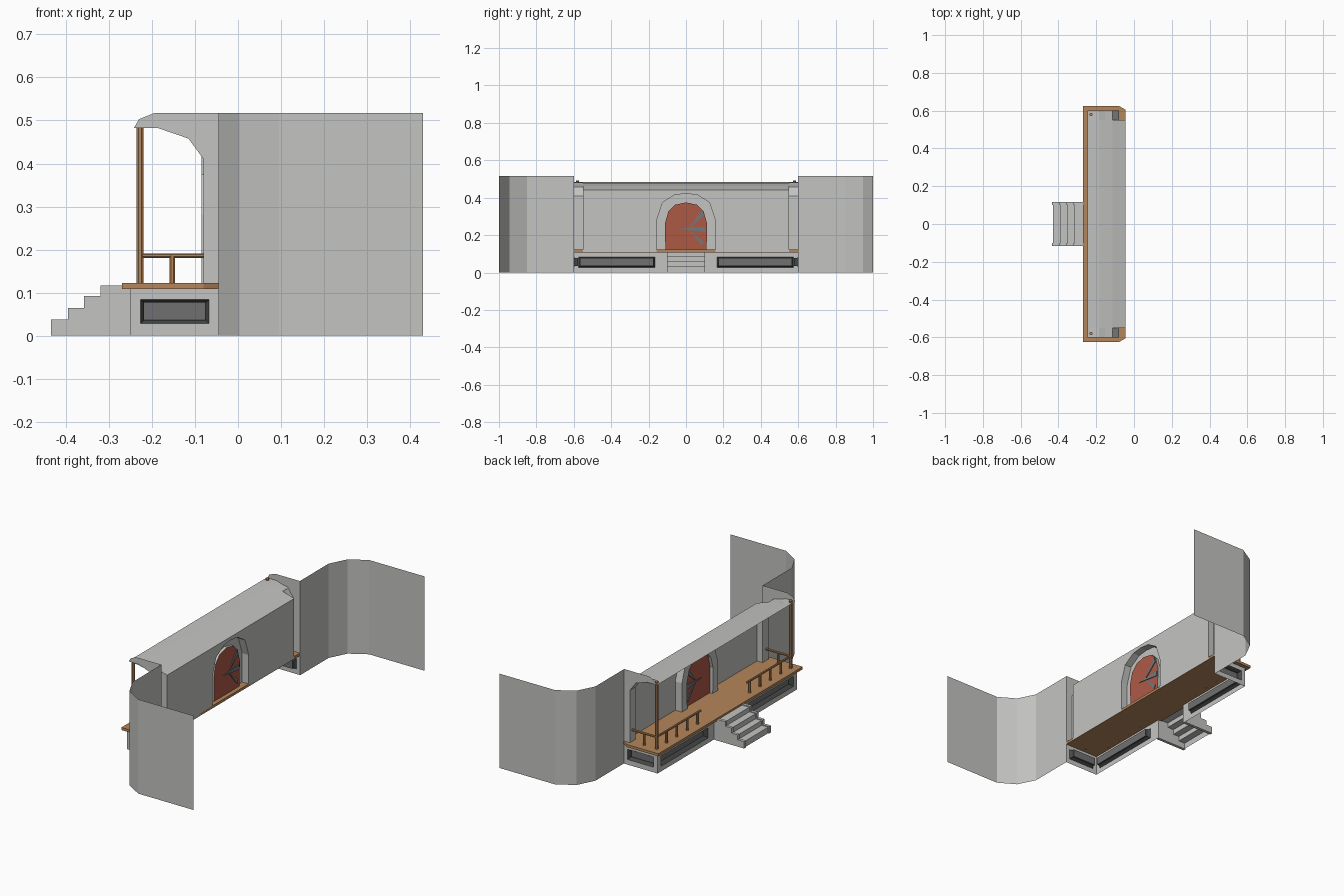
import bpy, bmesh, math
from mathutils import Vector

if "Cube" in bpy.data.objects:
    bpy.data.objects.remove(bpy.data.objects["Cube"])

def mat(name, r, g, b):
    m = bpy.data.materials.new(name)
    m.diffuse_color = (r, g, b, 1)
    m.use_nodes = True
    m.node_tree.nodes["Principled BSDF"].inputs["Base Color"].default_value = m.diffuse_color
    return m

PLASTER = mat("grey plaster", .55, .55, .54)
WOOD = mat("brown wood", .46, .24, .105)
RED = mat("red door paint", .42, .10, .06)
DARK = mat("dark frame", .06, .065, .065)
PANE = mat("grey pane", .16, .16, .165)
IRON = mat("hinge iron", .17, .19, .20)

def mesh(name, faces, mats, idx=None, solid=False):
    """Object from a list of faces, each a list of 3D points."""
    bm = bmesh.new()
    for i, f in enumerate(faces):
        face = bm.faces.new([bm.verts.new(p) for p in f])
        face.material_index = idx[i] if idx else 0
    bmesh.ops.remove_doubles(bm, verts=bm.verts, dist=1e-5)
    if solid:
        bmesh.ops.recalc_face_normals(bm, faces=bm.faces)
    me = bpy.data.meshes.new(name)
    bm.to_mesh(me)
    bm.free()
    for m in mats:
        me.materials.append(m)
    ob = bpy.data.objects.new(name, me)
    bpy.context.collection.objects.link(ob)
    return ob

def bridge(a, b, closed=False):
    n = len(a)
    return [[a[i], a[(i + 1) % n], b[(i + 1) % n], b[i]] for i in range(n if closed else n - 1)]

def prism(name, a, offset, m):
    """Closed solid: polygon a swept by offset."""
    a = [Vector(p) for p in a]
    b = [p + Vector(offset) for p in a]
    return mesh(name, [a, b] + bridge(a, b, True), [m], solid=True)

def box(name, x0, x1, y0, y1, z0, z1, m):
    return prism(name, [(x0, y0, z0), (x1, y0, z0), (x1, y1, z0), (x0, y1, z0)], (0, 0, z1 - z0), m)

def rod(name, p, q, r, m, n=8):
    p, q = Vector(p), Vector(q)
    d = (q - p).normalized()
    u = d.orthogonal().normalized()
    v = d.cross(u)
    ring = [p + r * (math.cos(t) * u + math.sin(t) * v)
            for t in [2 * math.pi * (i + .5) / n for i in range(n)]]
    return prism(name, ring, q - p, m)

def rect(o, u, a0, a1, z0, z1, n, d):
    return [o + u * a + Vector((0, 0, z)) + n * d for a, z in ((a0, z0), (a1, z0), (a1, z1), (a0, z1))]

def base_panel(name, o, u, n, length, w0, w1):
    """Foundation sheet with a recessed dark-framed window."""
    o, u, n = Vector(o), Vector(u), Vector(n)
    r = [rect(o, u, 0, length, 0, .108, n, 0),
         rect(o, u, w0, w1, .028, .084, n, 0),
         rect(o, u, w0 + .008, w1 - .008, .036, .077, n, .012),
         rect(o, u, w0 + .008, w1 - .008, .036, .077, n, .025)]
    faces = bridge(r[0], r[1], True) + bridge(r[1], r[2], True) + bridge(r[2], r[3], True) + [r[3]]
    mesh(name, faces, [PLASTER, DARK, PANE], [0] * 4 + [1] * 8 + [2])

BACK = -.045                                   # plane of the main wall
OUTER = [(.157, .12), (.157, .28), (.125, .375), (.06, .415), (0, .422)]
INNER = [(.11, .12), (.113, .26), (.095, .325), (.06, .362), (0, .375)]
UNDER = [(-.08, .12), (-.08, .41), (-.115, .458), (-.185, .482), (-.242, .482)]
TOP = [(-.23, .503), (-.195, .517), (BACK, .517)]
WING = [(BACK, .60), (BACK, .85), (.003, .945), (.095, 1.0), (.43, 1.0)]

# curved roof sheet, full width at the front and narrower by the wall
roof = [(-.245, .483), (-.185, .478), (-.115, .463), (BACK, .44)]
faces = []
for (xa, za), (xb, zb), w in zip(roof, roof[1:], (.6, .6, .55)):
    faces.append([(xa, -w, za), (xb, -w, zb), (xb, w, zb), (xa, w, za)])
mesh("porch_roof", faces, [PLASTER])

# arched door frame and main wall
full = lambda half, x: [(x, -y, z) for y, z in half] + [(x, y, z) for y, z in half[-2::-1]]
o1, o2 = full(OUTER, BACK), full(OUTER, -.085)
i1, i2 = full(INNER, -.085), full(INNER, -.068)
mesh("door_frame", bridge(o1, o2) + bridge(o2, i1) + bridge(i1, i2), [PLASTER])
mesh("door", [i2], [RED])
mesh("main_wall", [[(BACK, s * y, z) for y, z in [(0, .44), (.55, .44), (.55, .11), (.157, .11)] + OUTER]
                   for s in (-1, 1)], [PLASTER])

# branching iron hinge on the door
for k, (a, b, c) in enumerate([((-.035, .235), (.105, .215), (.105, .245)),
                               ((.015, .235), (.085, .335), (.095, .305)),
                               ((.015, .23), (.095, .165), (.085, .145))]):
    prism(f"hinge_{k}", [(-.072, y, z) for y, z in (a, b, c)], (.008, 0, 0), IRON)

# wooden deck with clipped back corners
deck = [(-.27, .625), (-.08, .625), (BACK, .605)]
prism("deck", [(x, y, .108) for x, y in deck] + [(x, -y, .108) for x, y in deck[::-1]], (0, 0, .014), WOOD)

for s, side in ((-1, "right"), (1, "left")):
    # curved wing wall
    mesh(f"{side}_wing", bridge([(x, s * y, 0) for x, y in WING], [(x, s * y, .517) for x, y in WING]), [PLASTER])
    # end panel with curved overhang
    prof = [(BACK, .11)] + UNDER + TOP
    mesh(f"{side}_end_panel", [[(x, s * .6, z) for x, z in prof]], [PLASTER])
    # corner pillar: curved front and inner cheek
    mesh(f"{side}_pillar", bridge([(x, s * .55, z) for x, z in UNDER], [(x, s * .6, z) for x, z in UNDER])
         + [[(x, s * .55, z) for x, z in [(BACK, .12)] + UNDER[:3] + [(BACK, .44)]]], [PLASTER])
    # foundation
    base_panel(f"{side}_base_front", (-.25, s * .115, 0), (0, s, 0), (1, 0, 0), .488, .05, .46)
    base_panel(f"{side}_base_end", (-.25, s * .603, 0), (1, 0, 0), (0, -s, 0), .205, .024, .183)
    # post and railings
    rod(f"{side}_post", (-.228, s * .58, .11), (-.228, s * .58, .492), .009, WOOD)
    rod(f"{side}_front_rail", (-.228, s * .2, .186), (-.228, s * .58, .186), .006, WOOD)
    rod(f"{side}_end_rail", (-.228, s * .58, .186), (-.08, s * .58, .186), .006, WOOD)
    spots = [(-.228, y) for y in (.225, .315, .405, .495)] + [(-.153, .58)]
    for k, (x, y) in enumerate(spots):
        rod(f"{side}_baluster_{k}", (x, s * y, .107), (x, s * y, .186), .007, WOOD)

# stairs: stepped side cheeks with slightly lower treads between
steps = [(-.434, .038), (-.395, .064), (-.358, .092), (-.32, .117)]
cheek = [(-.25, 0), (-.434, 0)]
for k, (x, z) in enumerate(steps):
    nx = steps[k + 1][0] if k < 3 else -.25
    cheek += [(x, z), (nx, z)]
for s, side in ((-1, "right"), (1, "left")):
    prism(f"{side}_stair_cheek", [(x, s * .1, z) for x, z in cheek], (0, s * .016, 0), PLASTER)
line = [(x + .006, z - .005) for x, z in cheek[2:]]
line = [(-.428, 0)] + line
mesh("stair_treads", bridge([(x, -.1, z) for x, z in line], [(x, .1, z) for x, z in line]), [PLASTER])
